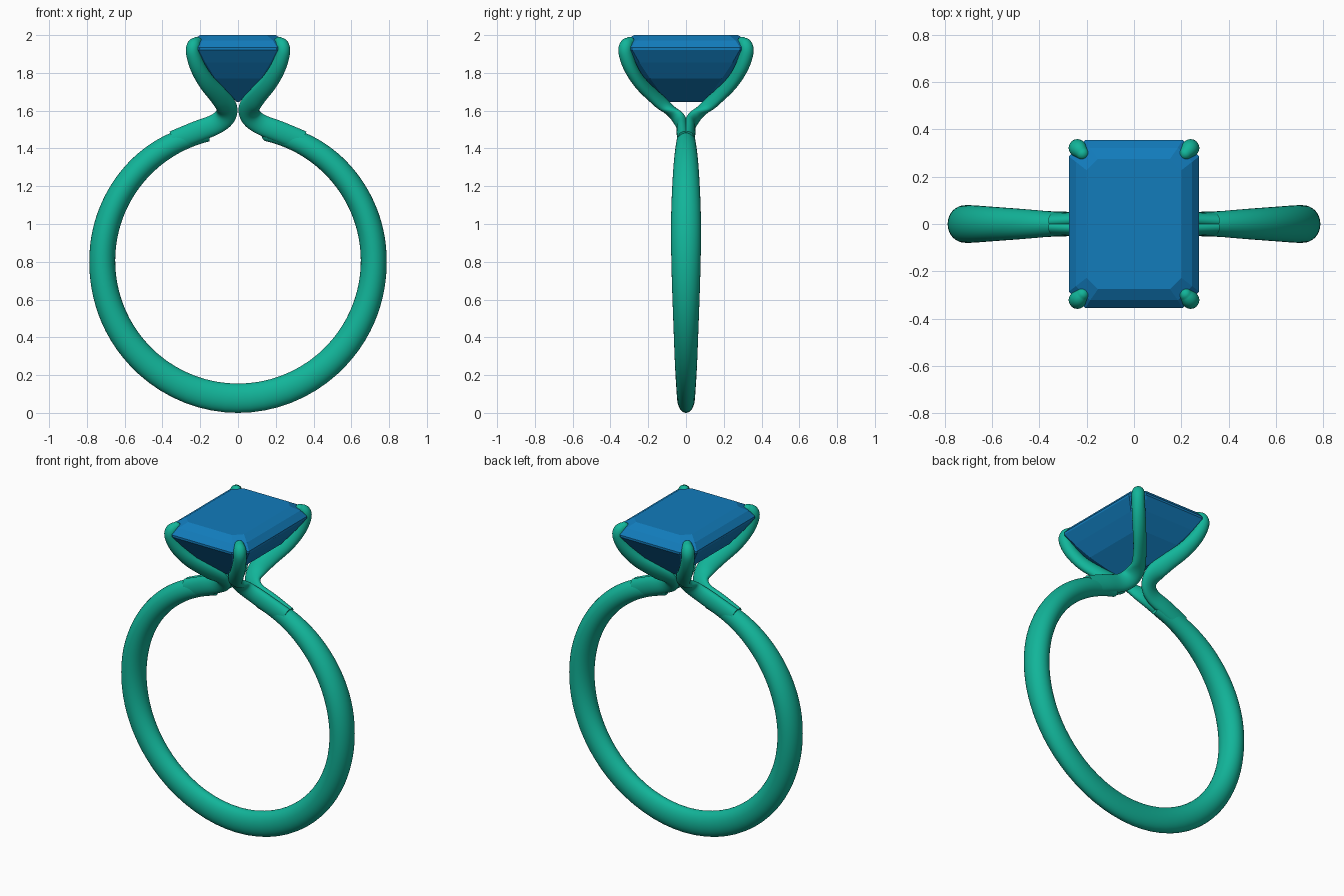
import bpy, bmesh, math
from mathutils import Vector

if "Cube" in bpy.data.objects:
    bpy.data.objects.remove(bpy.data.objects["Cube"])

SIDES = 32
Y = Vector((0, 1, 0))


def material(name, rgb):
    m = bpy.data.materials.new(name)
    m.diffuse_color = (*rgb, 1)
    m.use_nodes = True
    m.node_tree.nodes["Principled BSDF"].inputs["Base Color"].default_value = m.diffuse_color
    return m


metal = material("ring_metal", (0.006, 0.46, 0.32))
blue = material("gem_blue", (0.006, 0.2, 0.5))


def finish(bm, name, mat, smooth):
    bmesh.ops.recalc_face_normals(bm, faces=bm.faces)
    me = bpy.data.meshes.new(name)
    bm.to_mesh(me)
    bm.free()
    ob = bpy.data.objects.new(name, me)
    bpy.context.collection.objects.link(ob)
    me.materials.append(mat)
    if smooth:
        bpy.ops.object.select_all(action='DESELECT')
        ob.select_set(True)
        bpy.context.view_layer.objects.active = ob
        bpy.ops.object.shade_smooth_by_angle(angle=math.radians(50))
    return ob


def skin(bm, loops):
    rings = [[bm.verts.new(p) for p in loop] for loop in loops]
    for a, b in zip(rings, rings[1:]):
        n = len(a)
        for i in range(n):
            bm.faces.new((a[i], a[(i + 1) % n], b[(i + 1) % n], b[i]))
    bm.faces.new(rings[0][::-1])
    bm.faces.new(rings[-1])


def spline(rows, steps):
    # Catmull-Rom through rows of any number of values
    ext = [rows[0]] + rows + [rows[-1]]
    out = []
    for k in range(len(rows) - 1):
        for s in range(steps):
            t = s / steps
            out.append([0.5 * (2 * b + (c - a) * t + (2 * a - 5 * b + 4 * c - d) * t * t
                               + (3 * b - a - 3 * c + d) * t ** 3)
                        for a, b, c, d in zip(*ext[k:k + 4])])
    return out + [list(rows[-1])]


def tube(name, rows):
    # sweep an ellipse along rows of x, y, z, in-plane radius, sideways radius
    pts = [Vector(r[:3]) for r in rows]
    loops = []

    def section(p, t, rw, ry):
        ny = (Y - t * Y.dot(t)).normalized()
        nw = t.cross(ny)
        return [p + nw * rw * math.cos(a) + ny * ry * math.sin(a)
                for a in (2 * math.pi * i / SIDES for i in range(SIDES))]

    for i, r in enumerate(rows):
        t = (pts[min(i + 1, len(pts) - 1)] - pts[max(i - 1, 0)]).normalized()
        loops.append(section(pts[i], t, r[3], r[4]))
    for s in range(1, 7):  # rounded end
        a = math.radians(s * 14.3)
        loops.append(section(pts[-1] + t * r[4] * math.sin(a), t,
                             r[3] * math.cos(a), r[4] * math.cos(a)))
    bm = bmesh.new()
    skin(bm, loops)
    return finish(bm, name, metal, True)


# Shank: angle from the bottom, radial half thickness, half width
half = [[0, .0775, .047], [50, .073, .062], [85, .069, .076], [108, .068, .079],
        [135, .064, .066], [155, .056, .048], [167, .045, .032]]
full = [[-a, w, y] for a, w, y in half[:0:-1]] + half
shank = []
for a, w, y in spline(full, 10):
    r, a = .65 + w, math.radians(a)
    shank.append([r * math.sin(a), 0, .805 - r * math.cos(a), w, y])
tube("shank", shank)

# Four prongs: each leaves the shank, pinches in, then flares up to a gem corner
prong = [[.34, .012, 1.438, .056, .034], [.22, .018, 1.488, .056, .032],
         [.12, .022, 1.528, .054, .030], [.068, .050, 1.570, .055, .030],
         [.061, .105, 1.620, .055, .030], [.100, .170, 1.675, .050, .030],
         [.165, .245, 1.750, .045, .033], [.213, .295, 1.830, .041, .036],
         [.238, .320, 1.905, .037, .037], [.234, .316, 1.945, .036, .036],
         [.218, .298, 1.964, .027, .027]]
for sx, xn in ((-1, "left"), (1, "right")):
    for sy, yn in ((-1, "front"), (1, "back")):
        tube(f"prong_{yn}_{xn}",
             spline([[sx * x, sy * y, z, w, d] for x, y, z, w, d in prong], 6))

# Step-cut gem: half x, half y, corner cut, height
gem = [(.004, .10, .002, 1.645), (.165, .235, .045, 1.77), (.230, .305, .058, 1.855),
       (.275, .355, .070, 1.922), (.275, .355, .070, 1.935),
       (.245, .322, .060, 1.972), (.200, .275, .048, 2.0)]


def octagon(x, y, c, z):
    return [(x, c - y, z), (x, y - c, z), (x - c, y, z), (c - x, y, z),
            (-x, y - c, z), (-x, c - y, z), (c - x, -y, z), (x - c, -y, z)]


bm = bmesh.new()
skin(bm, [octagon(*g) for g in gem])
finish(bm, "gem", blue, False)
